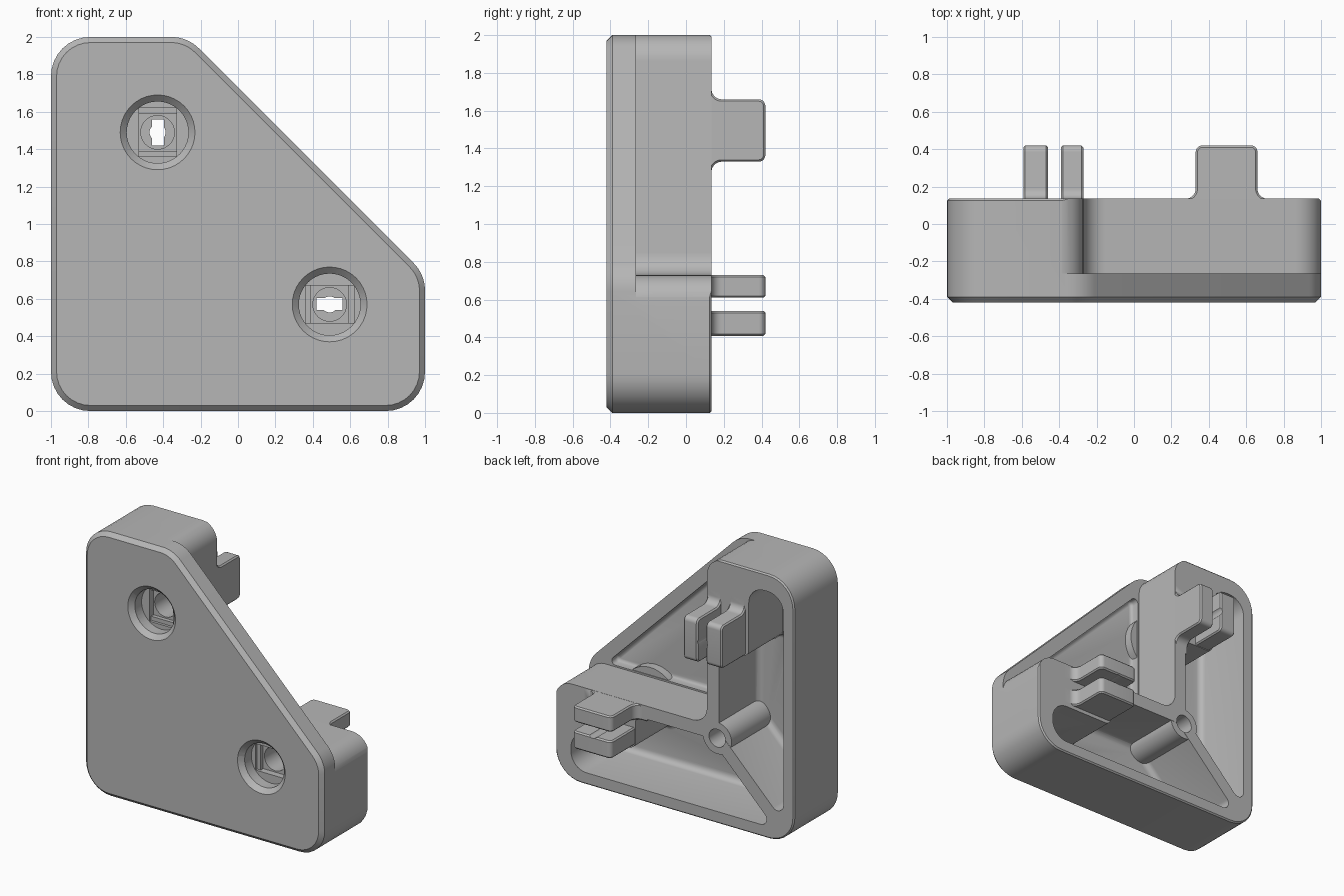
import bpy, bmesh, math
from mathutils import Vector

cube = bpy.data.objects.get("Cube")
if cube:
    bpy.data.objects.remove(cube, do_unlink=True)

# One flat grey plastic
grey = bpy.data.materials.new("grey_plastic")
grey.use_nodes = True
COLOR = (0.47, 0.47, 0.47, 1)
grey.diffuse_color = COLOR
grey.node_tree.nodes["Principled BSDF"].inputs["Base Color"].default_value = COLOR


def round_poly(points, segs=8):
    """Replace each (a, b, radius) corner by an arc."""
    out = []
    for i, p in enumerate(points):
        c = Vector(p[:2])
        r = p[2] if len(p) > 2 else 0
        if not r:
            out.append(c)
            continue
        u = (Vector(points[i - 1][:2]) - c).normalized()
        v = (Vector(points[(i + 1) % len(points)][:2]) - c).normalized()
        half = u.angle(v) / 2
        mid = c + (u + v).normalized() * (r / math.sin(half))
        t = r / math.tan(half)
        start, end = c + u * t - mid, c + v * t - mid
        turn = start.angle_signed(end)
        for k in range(segs + 1):
            a = -turn * k / segs
            out.append(mid + Vector((start.x * math.cos(a) - start.y * math.sin(a),
                                     start.x * math.sin(a) + start.y * math.cos(a))))
    return out


def circle(a, b, r, n=40):
    return [(a + r * math.cos(math.tau * k / n), b + r * math.sin(math.tau * k / n))
            for k in range(n)]


def rect(a0, a1, b0, b1):
    return [(a0, b0), (a1, b0), (a1, b1), (a0, b1)]


def prism(name, points, d0, d1, swap=False, along_x=False, bevel0=0, bevel1=0, segs=1):
    """Extrude a profile along y (or x); swap reflects it onto the other leg."""
    bm = bmesh.new()

    def place(p, d):
        x, y, z = (d, p[1], p[0]) if along_x else (p[0], d, p[1])
        return (z - 1, y, x + 1) if swap else (x, y, z)

    outline = round_poly(points)
    n = len(outline)
    low = [bm.verts.new(place(p, d0)) for p in outline]
    high = [bm.verts.new(place(p, d1)) for p in outline]
    caps = [bm.faces.new(low), bm.faces.new(high)]
    for i in range(n):
        j = (i + 1) % n
        bm.faces.new((low[i], low[j], high[j], high[i]))
    bmesh.ops.recalc_face_normals(bm, faces=bm.faces)
    rims = [list(f.edges) for f in caps]
    for edges, width in zip(rims, (bevel0, bevel1)):
        if width:
            bmesh.ops.bevel(bm, geom=edges, offset=width, segments=segs,
                            profile=0.5, affect='EDGES')
    bmesh.ops.recalc_face_normals(bm, faces=bm.faces)
    mesh = bpy.data.meshes.new(name)
    bm.to_mesh(mesh)
    bm.free()
    mesh.materials.append(grey)
    ob = bpy.data.objects.new(name, mesh)
    bpy.context.scene.collection.objects.link(ob)
    return ob


def combine(target, tool, operation):
    mod = target.modifiers.new("combine", 'BOOLEAN')
    mod.operation, mod.solver, mod.object = operation, 'EXACT', tool
    bpy.context.view_layer.objects.active = target
    bpy.ops.object.modifier_apply(modifier=mod.name)
    bpy.data.objects.remove(tool, do_unlink=True)


FRONT, SHELF, FLOOR, BACK = -0.42, -0.265, -0.335, 0.135
IN = -0.27          # inner side of the upright leg
R = 0.21

# Full-depth body with five rounded corners and a chamfered front
body = prism("corner_bracket", [(-1, 0, R), (1, 0, R), (1, 0.73, R), (IN, 2, R), (-1, 2, R)],
             FRONT, BACK, bevel0=0.03, bevel1=0.01)


def cut(*args, **kw):
    combine(body, prism("cutter", *args, **kw), 'DIFFERENCE')


def add(*args, **kw):
    combine(body, prism("addition", *args, **kw), 'UNION')


# Open the triangle between the legs, then hollow it behind a sloped lip
cut([(IN, 0.73, 0.12), (IN, 2.002, 0.14), (-0.7, 2.002), (-0.7, 2.3), (1.3, 2.3),
     (1.3, 0.3), (1.002, 0.3), (1.002, 0.73, 0.14)], SHELF, 0.3)
e = 0.012
cut([(IN + e, 0.73 + e, 0.12), (IN + e, 1.85, 0.03), (0.85, 0.73 + e, 0.03)],
    FLOOR, -0.2, bevel0=0.025, segs=3)

# Pockets in the back, leaving rim, diagonal rib, thin inner wall and bolt block
for swap in (False, True):
    cut([(-0.91, 0.16, 0.05), (-0.91, 1.87, 0.13), (-0.62, 1.87, 0.13), (-0.62, 1.33, 0.05),
         (-0.37, 1.33, 0.05), (-0.37, 0.70, 0.05)],
        FLOOR, 0.3, swap=swap, bevel0=0.045, segs=4)

# Hub where the walls and the rib meet
add(circle(-0.355, 0.645, 0.12), -0.37, BACK - 0.002)
cut(circle(-0.355, 0.645, 0.068), -0.27, 0.3)

CX, CZ = -0.43, 1.49
for swap in (False, True):
    # Round boss behind each bolt seat
    add(circle(CX, CZ, 0.23), -0.38, -0.272, swap=swap)

    # Pair of tabs with filleted feet
    top = [(1.66, 0.42, 0.035), (1.66, BACK, 0.055), (1.76, BACK), (1.76, 0.05)]
    inner = [(1.23, 0.05), (1.23, BACK), (1.33, BACK, 0.055), (1.33, 0.42, 0.035)] + top
    outer = [(1.335, 0.05), (1.335, 0.42, 0.035)] + top
    add(inner, -0.39, IN - 0.001, swap=swap, along_x=True, bevel0=0.01, bevel1=0.01)
    add(outer, -0.592, -0.46, swap=swap, along_x=True, bevel0=0.01, bevel1=0.01)

    # Bolt seat: chamfer, counterbore, stepped bridge, hole and slot
    cut(circle(CX, CZ, 0.2), -0.6, -0.385, swap=swap, bevel1=0.035)
    cut(circle(CX, CZ, 0.165), -0.6, -0.305, swap=swap)
    cut(rect(CX - 0.1, CX + 0.1, CZ - 0.13, CZ + 0.13), -0.6, -0.285, swap=swap)
    cut(rect(CX - 0.1, CX + 0.1, CZ - 0.1, CZ + 0.1), -0.6, -0.255, swap=swap)
    cut(circle(CX, CZ, 0.09), -0.6, 0.09, swap=swap)
    cut(rect(CX - 0.03, CX + 0.035, CZ - 0.07, CZ + 0.07), -0.6, 0.2, swap=swap)
    cut(circle(CX, CZ, 0.043), -0.6, 0.6, swap=swap)

bpy.ops.object.select_all(action='DESELECT')
body.select_set(True)
bpy.context.view_layer.objects.active = body
bpy.ops.object.shade_smooth_by_angle(angle=math.radians(30))
